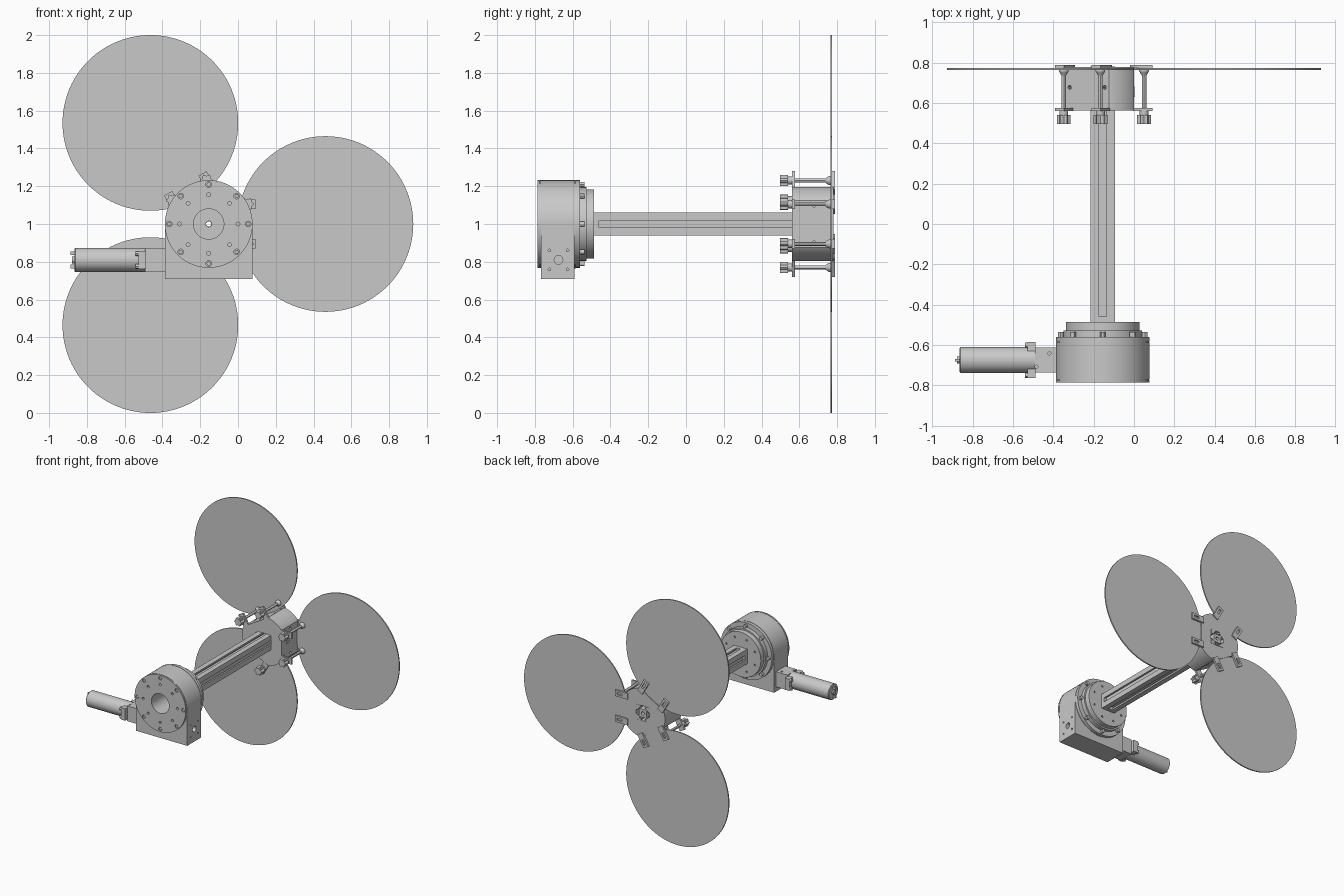
import bpy, bmesh, math
from math import sin, cos, pi, radians
from mathutils import Matrix, Vector

if "Cube" in bpy.data.objects:
    bpy.data.objects.remove(bpy.data.objects["Cube"])

grey = bpy.data.materials.new("light grey")
grey.use_nodes = True
grey.diffuse_color = (0.584, 0.584, 0.584, 1)
grey.node_tree.nodes["Principled BSDF"].inputs["Base Color"].default_value = grey.diffuse_color

AXIS = Vector((-0.155, 0, 1.0))      # main shaft line, running along y
MOTOR = Vector((0, -0.675, 0.81))    # motor line, running along x
ALONG_X = Matrix.Rotation(-pi / 2, 4, 'Z')   # turns a part built along y onto x


def finish(name, bm, matrix, smooth):
    bmesh.ops.remove_doubles(bm, verts=bm.verts, dist=1e-5)
    bmesh.ops.recalc_face_normals(bm, faces=bm.faces)
    bm.transform(matrix)
    mesh = bpy.data.meshes.new(name)
    bm.to_mesh(mesh)
    bm.free()
    mesh.materials.append(grey)
    ob = bpy.data.objects.new(name, mesh)
    bpy.context.collection.objects.link(ob)
    if smooth:
        shade(ob)
    return ob


def shade(ob):
    bpy.ops.object.select_all(action='DESELECT')
    ob.select_set(True)
    bpy.context.view_layer.objects.active = ob
    bpy.ops.object.shade_smooth_by_angle(angle=radians(30))


def prism(name, outline, y0, y1, matrix=Matrix.Translation(AXIS), smooth=True):
    """Extrude an (x, z) outline from y0 to y1."""
    bm = bmesh.new()
    face = bm.faces.new([bm.verts.new((u, y0, v)) for u, v in outline])
    new = bmesh.ops.extrude_face_region(bm, geom=[face], use_keep_orig=True)["geom"]
    bmesh.ops.translate(bm, vec=(0, y1 - y0, 0),
                        verts=[g for g in new if isinstance(g, bmesh.types.BMVert)])
    return finish(name, bm, matrix, smooth)


def lathe(name, profile, matrix=Matrix.Translation(AXIS), steps=72):
    """Turn a closed (radius, y) profile about the y axis."""
    bm = bmesh.new()
    vs = [bm.verts.new((r, y, 0)) for r, y in profile]
    es = [bm.edges.new((vs[i - 1], vs[i])) for i in range(len(vs))]
    bmesh.ops.spin(bm, geom=vs + es, cent=(0, 0, 0), axis=(0, 1, 0),
                   angle=2 * pi, steps=steps)
    return finish(name, bm, matrix, True)


def circle(r, n=24, u=0, v=0):
    return [(u + r * cos(2 * pi * i / n), v + r * sin(2 * pi * i / n)) for i in range(n)]


def rect(u0, u1, v0, v1):
    return [(u0, v0), (u1, v0), (u1, v1), (u0, v1)]


def cut(ob, cutters):
    """Subtract the cutters and throw them away."""
    for c in cutters:
        mod = ob.modifiers.new("cut", 'BOOLEAN')
        mod.operation, mod.solver, mod.object = 'DIFFERENCE', 'EXACT', c
        bpy.context.view_layer.objects.active = ob
        bpy.ops.object.modifier_apply(modifier=mod.name)
        bpy.data.objects.remove(c)
    shade(ob)


def around(r, count, start=0.0):
    return [(r * cos(start + 2 * pi * i / count), r * sin(start + 2 * pi * i / count))
            for i in range(count)]


# Gearbox housing: bored drum with a seam groove behind each cover
housing = lathe("gearbox_housing", [
    (0.08, -0.787), (0.232, -0.787), (0.232, -0.776), (0.229, -0.776), (0.229, -0.772),
    (0.232, -0.772), (0.232, -0.588), (0.229, -0.588), (0.229, -0.584), (0.232, -0.584),
    (0.232, -0.56), (0.08, -0.56)], steps=96)
cut(housing, [prism("hole", circle(0.01, 12, u, v), -0.8, -0.765)
              for u, v in around(0.155, 8)]
    + [prism("counterbore", circle(0.015, 12, u, v), -0.8, -0.775)
       for u, v in around(0.209, 8)])
for u, v in around(0.209, 8):
    prism("cover_bolt", circle(0.012, 6, u, v), -0.77, -0.784, smooth=False)
    prism("ring_bolt", circle(0.014, 12, u, v), -0.565, -0.537)

# Gearbox foot: block that wraps the lower half of the drum
arc = [(0.22 * cos(a), 0.22 * sin(a)) for a in [-pi * i / 32 for i in range(33)]]
foot = prism("gearbox_foot",
             [(0.232, 0), *arc, (-0.232, 0), (-0.232, -0.292), (0.232, -0.292)],
             -0.768, -0.59)
side = Matrix.Translation(MOTOR) @ ALONG_X
cut(foot, [prism("shaft_hole", circle(0.023, 20), 0.03, 0.1, side)]
    + [prism("side_hole", circle(0.007, 10, u, v), 0.05, 0.1, side)
       for u in (-0.048, 0.048) for v in (-0.05, 0.05)])

# Output flange
flange = lathe("output_flange", [
    (0.015, -0.53), (0.1, -0.53), (0.1, -0.562), (0.195, -0.562), (0.195, -0.528),
    (0.183, -0.528), (0.183, -0.487), (0.015, -0.487)])
cut(flange, [prism("hole", circle(0.008, 10, u, v), -0.51, -0.48)
             for u, v in around(0.14, 8, pi / 8)])

# Slotted square beam with a solid end block, bored through the middle
h, s, lip, deep, wide = 0.06, 0.018, 0.046, 0.034, 0.029
quarter = [(h, -h), (h, -s), (lip, -s), (lip, -wide), (deep, -wide),
           (deep, wide), (lip, wide), (lip, s), (h, s)]
section = []
for k in range(4):
    c, n = (1, 0, -1, 0)[k], (0, 1, 0, -1)[k]
    section += [(u * c - v * n, u * n + v * c) for u, v in quarter]
for name, shape, y0, y1 in (("beam", section, -0.46, 0.781),
                            ("beam_end_block", rect(-h, h, -h, h), -0.49, -0.46)):
    cut(prism(name, shape, y0, y1), [prism("bore", circle(0.014, 20), -0.6, 0.9)])

# Hub: round with three flats, one facing each disc, and a socket for the beam
outline = []
for i in range(120):
    a = 2 * pi * i / 120
    off = (a + pi / 3) % (2 * pi / 3) - pi / 3
    r = min(0.2, 0.155 / cos(off))
    outline.append((r * cos(a), r * sin(a)))
hub = prism("hub", outline, 0.562, 0.78)
cut(hub, [prism("socket", rect(-0.061, 0.061, -0.061, 0.061), 0.5, 0.9)])
first_flat = Matrix.Translation(AXIS + Vector((0, 0.655, 0))) @ ALONG_X
lathe("hub_screw", [(0.011, 0.15), (0.026, 0.15), (0.026, 0.158), (0.011, 0.158)],
      first_flat, 20)

# Three discs, each held by a pair of screw clamps
for k in range(3):
    turn = Matrix.Translation(AXIS) @ Matrix.Rotation(-k * 2 * pi / 3, 4, 'Y')
    prism("disc", circle(0.465, 96, 0.618), 0.764, 0.774, turn)
    flat = turn @ Matrix.Translation((0, 0.678, 0)) @ ALONG_X
    cut(hub, [prism("set_hole", circle(0.01, 12, 0, v), 0.13, 0.2, flat)
              for v in (-0.1, 0.1)])
    for v in (-0.105, 0.105):
        at = turn @ Matrix.Translation((0.205, 0, v))
        prism("clamp_tab", rect(-0.055, 0.043, -0.025, 0.025), 0.561, 0.576, at, False)
        clamp_foot = prism("clamp_foot", rect(-0.07, 0.043, -0.025, 0.025),
                           0.774, 0.789, at, False)
        cut(clamp_foot, [prism("slot", rect(-0.02, 0.025, -0.009, 0.009), 0.778, 0.8, at)])
        prism("clamp_screw", circle(0.011, 12), 0.54, 0.76, at)
        lathe("clamp_pad", [(0, 0.738), (0.012, 0.738), (0.024, 0.757), (0.024, 0.765),
                            (0, 0.765)], at, 20)
        lobes = [((0.029 + 0.005 * cos(6 * a)) * cos(a), (0.029 + 0.005 * cos(6 * a)) * sin(a))
                 for a in [2 * pi * i / 48 for i in range(48)]]
        prism("clamp_knob", lobes, 0.497, 0.54, at)
        prism("knob_collar", circle(0.022, 20), 0.54, 0.561, at)

# Motor with adapter block, bolted clamp ears and tail
adapter = prism("motor_adapter", rect(-0.062, 0.062, -0.062, 0.062), -0.492, -0.384,
                side, False)
upward = Matrix.Translation(MOTOR) @ Matrix.Rotation(pi / 2, 4, 'X')
cut(adapter, [prism("adapter_hole", circle(0.008, 12, u, v), 0.04, 0.08, upward)
              for u, v in ((-0.42, -0.033), (-0.484, 0.033))])
for sgn in (-1, 1):
    edge = sorted((sgn * 0.045, sgn * 0.09))
    prism("clamp_ear", rect(*edge, -0.048, 0.048), -0.528, -0.488, side, False)
    for v in (-0.034, 0.034):
        prism("ear_bolt", circle(0.013, 12, sgn * 0.075, v), -0.542, -0.528, side)
lathe("motor_body", [(0, -0.865), (0.06, -0.865), (0.064, -0.861), (0.064, -0.49),
                     (0, -0.49)], side)
prism("motor_tail", circle(0.018, 20), -0.878, -0.86, side)
for v in (-0.035, 0.035):
    prism("motor_terminal", rect(-0.006, 0.006, v - 0.01, v + 0.01), -0.887, -0.86, side, False)
